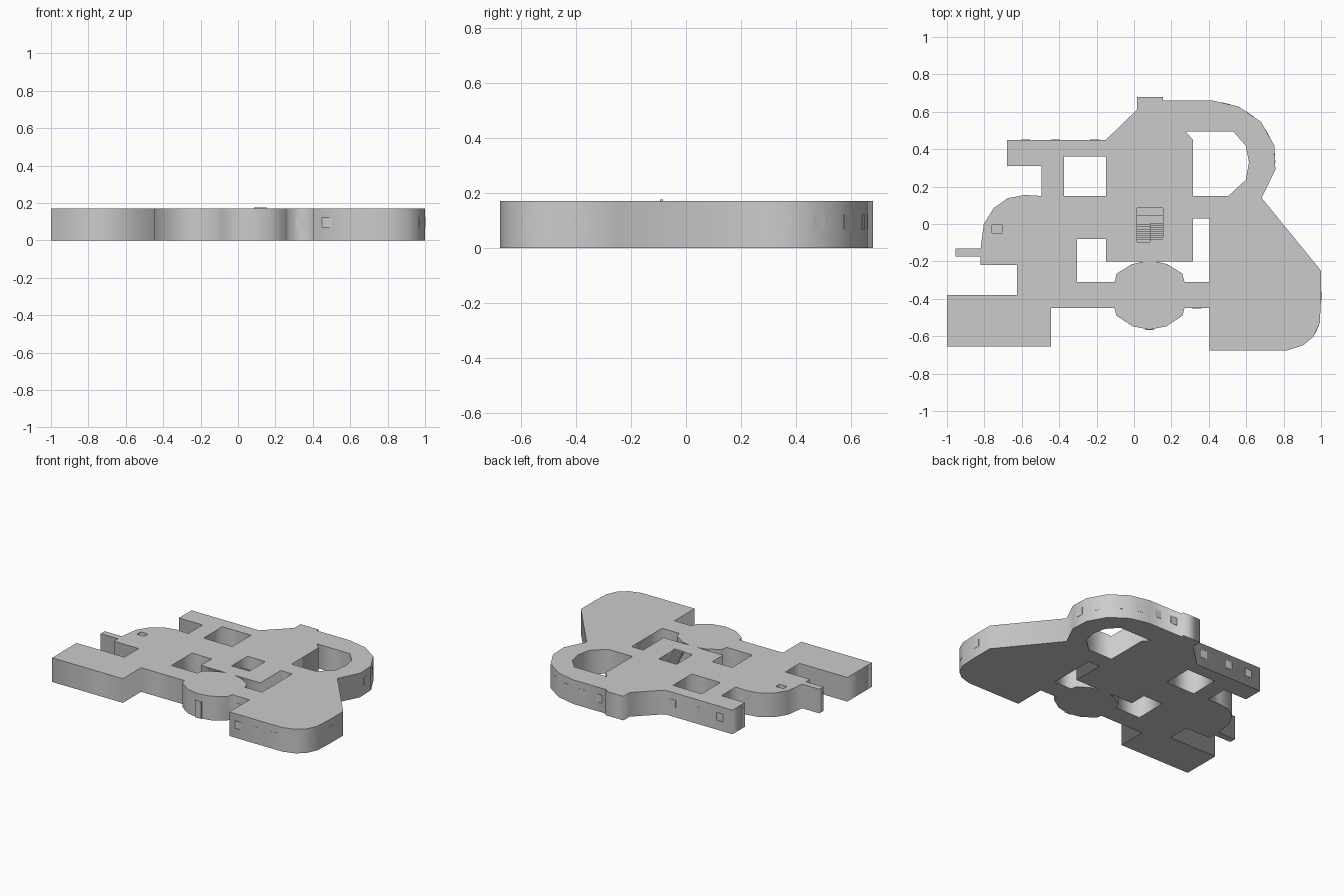
import bpy, math

if "Cube" in bpy.data.objects:
    bpy.data.objects.remove(bpy.data.objects["Cube"])

H = 0.171      # building height
DRUM_X = 0.083 # axis of the round entrance hall


def rect(x0, y0, x1, y1):
    return [(x0, y0), (x1, y0), (x1, y1), (x0, y1)]


def side(half, s):
    return [(DRUM_X + s * dx, y) for dx, y in half]


def extruded_plan(name, loops, height):
    """Filled 2D outline with holes, raised to a prism."""
    cu = bpy.data.curves.new(name, 'CURVE')
    cu.dimensions = '2D'
    cu.fill_mode = 'BOTH'
    cu.extrude = height / 2
    for pts in loops:
        sp = cu.splines.new('POLY')
        sp.points.add(len(pts) - 1)
        for p, (x, y) in zip(sp.points, pts):
            p.co = (x, y, 0, 1)
        sp.use_cyclic_u = True
    ob = bpy.data.objects.new(name, cu)
    bpy.context.collection.objects.link(ob)
    ob.location.z = height / 2
    bpy.ops.object.select_all(action='DESELECT')
    ob.select_set(True)
    bpy.context.view_layer.objects.active = ob
    bpy.ops.object.convert(target='MESH')
    return bpy.context.object


def box(name, x0, x1, y0, y1, z0, z1, rot=0):
    bpy.ops.mesh.primitive_cube_add(
        size=1, location=((x0 + x1) / 2, (y0 + y1) / 2, (z0 + z1) / 2), rotation=(0, 0, rot))
    ob = bpy.context.object
    ob.name = name
    ob.scale = (x1 - x0, y1 - y0, z1 - z0)
    return ob


def pane(name, p, q, t=0.5, w=0.05, z0=0.068, z1=0.122):
    """Thin panel lying on the wall from p to q, at fraction t."""
    x, y = p[0] + (q[0] - p[0]) * t, p[1] + (q[1] - p[1]) * t
    a = math.atan2(q[1] - p[1], q[0] - p[0])
    box(name, x - w / 2, x + w / 2, y - 0.0015, y + 0.0015, z0, z1, a)


# Outline in wings, clockwise from the north porch
north_arc = [(0.155, 0.66), (0.42, 0.66), (0.56, 0.628), (0.68, 0.545),
             (0.75, 0.42), (0.756, 0.29), (0.682, 0.14)]
east_wing = [(1.0, -0.25), (1.0, -0.40), (0.993, -0.53), (0.96, -0.602),
             (0.905, -0.648), (0.82, -0.675), (0.405, -0.675), (0.405, -0.45)]
drum_south = [(0.187, -0.45), (0.177, -0.49), (0.09, -0.547)]
drum_north = [(0.03, -0.2), (0.095, -0.215), (0.175, -0.265), (0.187, -0.31)]
west_wing = [(-0.445, -0.45), (-0.445, -0.655), (-1, -0.655), (-1, -0.38),
             (-0.625, -0.38), (-0.625, -0.22), (-0.82, -0.22), (-0.82, -0.175),
             (-0.955, -0.175), (-0.955, -0.13), (-0.82, -0.13), (-0.803, 0.0),
             (-0.75, 0.085), (-0.675, 0.138), (-0.585, 0.155), (-0.495, 0.15)]
north_west = [(-0.495, 0.31), (-0.68, 0.31), (-0.68, 0.45), (-0.15, 0.45), (0.015, 0.61)]
outline = ([(0.015, 0.68), (0.155, 0.68)] + north_arc + east_wing + side(drum_south, 1)
           + [(DRUM_X, -0.565)] + side(drum_south[::-1], -1) + west_wing + north_west)

# Open courtyards
court_nw = rect(-0.375, 0.15, -0.15, 0.36)
court_ne = [(0.275, 0.495), (0.53, 0.495), (0.597, 0.42), (0.615, 0.33),
            (0.597, 0.235), (0.505, 0.15), (0.315, 0.15), (0.315, 0.45)]
court_sw = [(-0.305, -0.31), (-0.305, -0.08), (-0.15, -0.08), (-0.15, -0.2)] + side(drum_north, -1)
court_se = [(0.405, -0.31), (0.405, 0.03), (0.315, 0.03), (0.315, -0.2)] + side(drum_north, 1)

# Roof openings
stairwell = rect(0.015, -0.095, 0.155, 0.085)
hatch = rect(-0.76, -0.047, -0.702, -0.005)

extruded_plan("building_body",
              [outline, court_nw, court_ne, court_sw, court_se, stairwell, hatch], H)
box("stairwell_floor", 0.015, 0.155, -0.095, 0.085, 0, 0.004)
box("hatch_floor", -0.76, -0.702, -0.047, -0.005, 0, 0.004)

# Two flights of stairs with a half landing
N, Y0, Y1 = 9, -0.095, 0.005
run, mid, top = (Y1 - Y0) / N, 0.088, 0.176
box("stair_landing", 0.015, 0.155, Y1, 0.045, mid - 0.012, mid)
for i in range(N):
    z = mid * (i + 1) / N
    box("lower_step", 0.015, 0.085, Y0 + i * run, Y0 + (i + 1) * run, max(0, z - 0.02), z)
    z = mid + (top - mid) * (i + 1) / N
    box("upper_step", 0.085, 0.155, Y1 - (i + 1) * run, Y1 - i * run, z - 0.02, z)

# Windows: south front, rounded east corner, north arc and north-west wing
for x in (0.335, 0.475, 0.62, 0.755):
    y = -0.45 if x < 0.405 else -0.675
    pane("front_window", (x - 0.1, y), (x + 0.1, y))
pane("east_window", east_wing[0], east_wing[1], 0.9)
pane("corner_window", east_wing[2], east_wing[3])
for p, q in zip(north_arc[1:5], north_arc[2:6]):
    pane("arc_window", p, q)
for t in (0.25, 0.75):
    pane("north_window", north_arc[0], north_arc[1], t)
for x in (-0.58, -0.42, -0.21):
    pane("north_west_window", (x - 0.1, 0.45), (x + 0.1, 0.45))

# Entrance door on the round hall
box("entrance_door", 0.058, 0.108, -0.567, -0.55, 0, 0.12)
